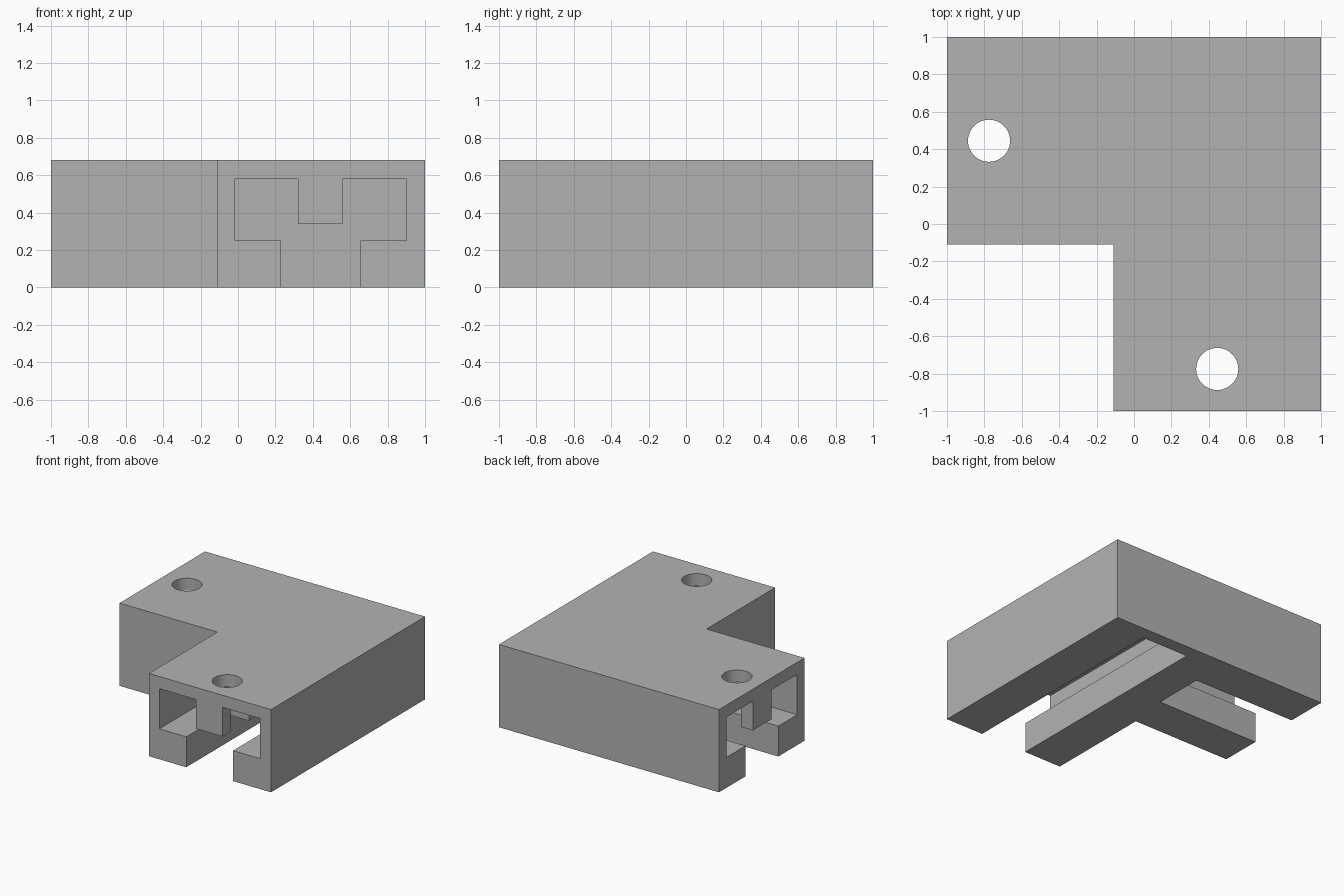
import bpy
import bmesh
from mathutils import Matrix, Vector

cube = bpy.data.objects.get("Cube")
if cube:
    bpy.data.objects.remove(cube, do_unlink=True)

grey = bpy.data.materials.new("mid grey")
grey.use_nodes = True
colour = (0.45, 0.45, 0.45, 1)
grey.diffuse_color = colour
grey.node_tree.nodes["Principled BSDF"].inputs["Base Color"].default_value = colour

HEIGHT = 0.68
CEILING = 0.58
MID = 0.445     # centre line of each arm
HOLE = -0.775   # hole position along each arm


def prism(name, points, direction, swap=False):
    """Extrude a closed outline; swap exchanges x and y for the other arm."""
    bm = bmesh.new()
    face = bm.faces.new([bm.verts.new(p) for p in points])
    extruded = bmesh.ops.extrude_face_region(bm, geom=[face])["geom"]
    moved = [v for v in extruded if isinstance(v, bmesh.types.BMVert)]
    bmesh.ops.translate(bm, verts=moved, vec=Vector(direction))
    if swap:
        for v in bm.verts:
            v.co.x, v.co.y = v.co.y, v.co.x
    return finish(name, bm)


def finish(name, bm):
    bmesh.ops.recalc_face_normals(bm, faces=bm.faces)
    mesh = bpy.data.meshes.new(name)
    bm.to_mesh(mesh)
    bm.free()
    mesh.materials.append(grey)
    obj = bpy.data.objects.new(name, mesh)
    bpy.context.collection.objects.link(obj)
    return obj


def cut(body, cutter):
    mod = body.modifiers.new(cutter.name, 'BOOLEAN')
    mod.operation = 'DIFFERENCE'
    mod.solver = 'EXACT'
    mod.object = cutter
    bpy.context.view_layer.objects.active = body
    bpy.ops.object.modifier_apply(modifier=mod.name)
    bpy.data.objects.remove(cutter, do_unlink=True)


# L-shaped block
outline = [(-1, 1), (-1, -0.11), (-0.11, -0.11), (-0.11, -1), (1, -1), (1, 1)]
body = prism("corner_connector", [(x, y, 0) for x, y in outline], (0, 0, HEIGHT))

# Channel section: bottom slot, wide cavity and a bar hanging from the ceiling
section = [(0.23, -0.1), (0.655, -0.1), (0.655, 0.25), (0.9, 0.25),
           (0.9, CEILING), (0.56, CEILING), (0.56, 0.34), (0.32, 0.34),
           (0.32, CEILING), (-0.015, CEILING), (-0.015, 0.25), (0.23, 0.25)]

for arm, swap, end in (("front", False, 0.89), ("side", True, -0.065)):
    start = -1.1
    cut(body, prism(arm + "_channel", [(u, start, z) for u, z in section],
                    (0, end - start, 0), swap))

    # Gap in the hanging bar under the screw hole
    gap = [(0.3, -0.89), (0.58, -0.89), (0.58, -0.66), (0.3, -0.66)]
    cut(body, prism(arm + "_bar_gap", [(u, v, 0.3) for u, v in gap],
                    (0, 0, CEILING - 0.3), swap))

    # Round screw hole through the top
    bm = bmesh.new()
    spot = (HOLE, MID, 0.6) if swap else (MID, HOLE, 0.6)
    bmesh.ops.create_cone(bm, cap_ends=True, segments=48, radius1=0.1125,
                          radius2=0.1125, depth=0.5,
                          matrix=Matrix.Translation(spot))
    cut(body, finish(arm + "_screw_hole", bm))

# Smooth hole walls, crisp block edges
bpy.ops.object.select_all(action='DESELECT')
body.select_set(True)
bpy.context.view_layer.objects.active = body
bpy.ops.object.shade_smooth_by_angle(angle=0.5)
